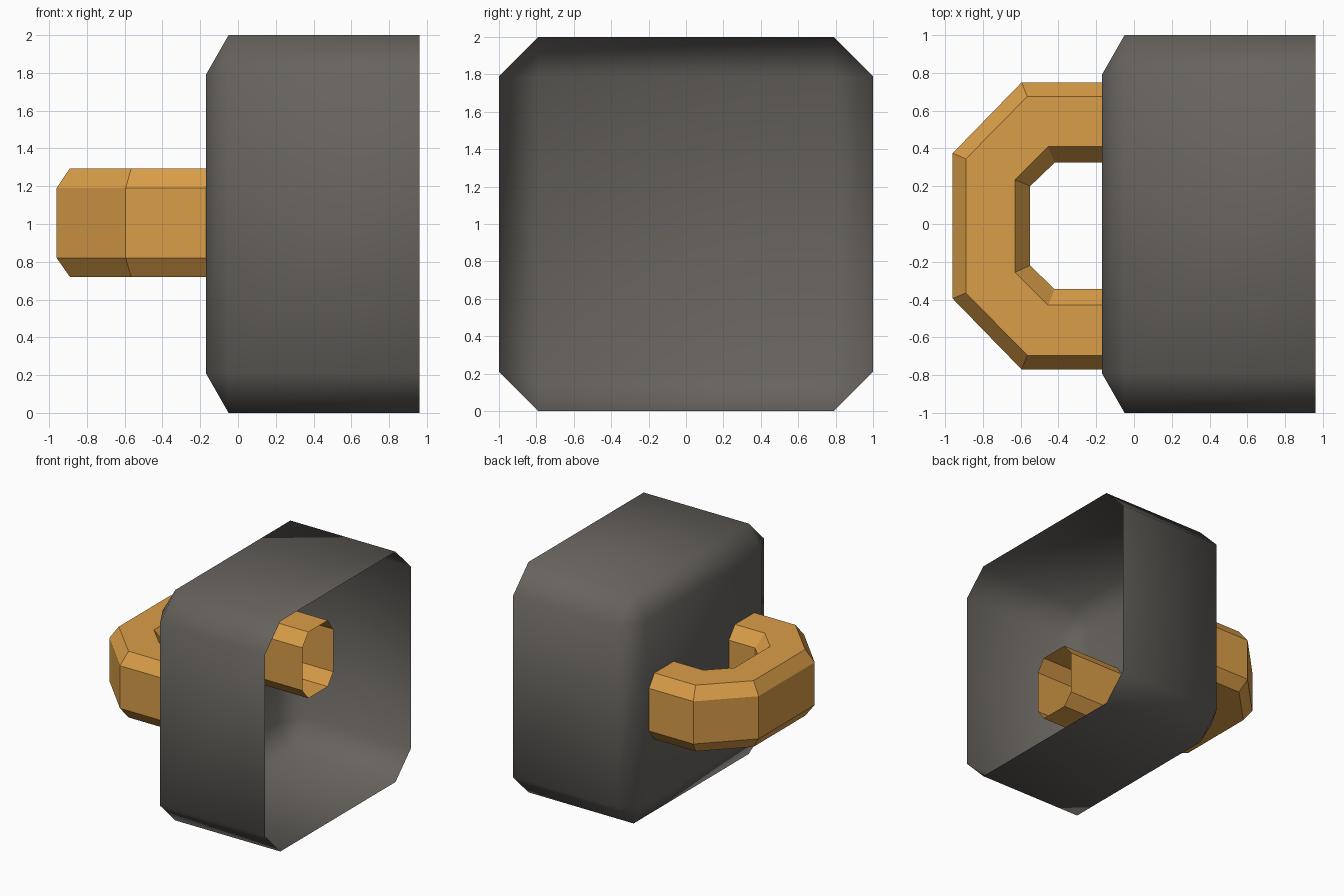
import bpy, bmesh

if "Cube" in bpy.data.objects:
    bpy.data.objects.remove(bpy.data.objects["Cube"])


def material(name, rgb):
    m = bpy.data.materials.new(name)
    m.diffuse_color = (*rgb, 1)
    m.use_nodes = True
    m.node_tree.nodes["Principled BSDF"].inputs["Base Color"].default_value = m.diffuse_color
    return m


def make_object(name, bm, mat, smooth):
    bmesh.ops.recalc_face_normals(bm, faces=bm.faces[:])
    for f in bm.faces:
        f.smooth = smooth
    me = bpy.data.meshes.new(name)
    bm.to_mesh(me)
    bm.free()
    me.materials.append(mat)
    ob = bpy.data.objects.new(name, me)
    bpy.context.collection.objects.link(ob)
    return ob


grey = material("dark grey", (0.135, 0.125, 0.113))
orange = material("warm orange", (0.70, 0.34, 0.065))

# Housing: thin chamfered shell, open towards +x
a, b = 1.0, 0.79
octagon = [(a, -b), (a, b), (b, a), (-b, a), (-a, b), (-a, -b), (-b, -a), (b, -a)]
square = [(b, -b), (b, b), (-b, b), (-b, -b)]
bm = bmesh.new()
rim = [bm.verts.new((0.96, y, z + 1)) for y, z in octagon]
mid = [bm.verts.new((-0.05, y, z + 1)) for y, z in octagon]
back = [bm.verts.new((-0.17, y, z + 1)) for y, z in square]
bm.faces.new(back)
for i in range(8):
    j = (i + 1) % 8
    bm.faces.new((rim[i], rim[j], mid[j], mid[i]))
for k in range(4):
    n = (k + 1) % 4
    # chamfer along each side, then the corner triangle
    bm.faces.new((mid[2 * k], mid[2 * k + 1], back[n], back[k]))
    bm.faces.new((mid[2 * k + 1], mid[(2 * k + 2) % 8], back[n]))
make_object("housing", bm, grey, True)

# Handle: octagonal tube bent into a U, open ends inside the housing
# each row: front x, front half width, corner x, side half width, z
END, CY = 0.39, -0.01
outer_mid = (-0.96, 0.385, -0.595, 0.76)
outer_flat = (-0.89, 0.355, -0.565, 0.685)
inner_flat = (-0.63, 0.245, -0.455, 0.42)
inner_mid = (-0.55, 0.21, -0.42, 0.335)
section = [(outer_mid, 0.82), (outer_mid, 1.19), (outer_flat, 1.295), (inner_flat, 1.295),
           (inner_mid, 1.19), (inner_mid, 0.82), (inner_flat, 0.72), (outer_flat, 0.72)]
bm = bmesh.new()
rails = []
for (fx, fy, cx, sy), z in section:
    half = [(END, sy), (cx, sy), (fx, fy)]
    path = half + [(x, -y) for x, y in reversed(half)]
    rails.append([bm.verts.new((x, y + CY, z)) for x, y in path])
for i in range(8):
    p, q = rails[i], rails[(i + 1) % 8]
    for s in range(5):
        bm.faces.new((p[s], p[s + 1], q[s + 1], q[s]))
make_object("handle", bm, orange, False)
